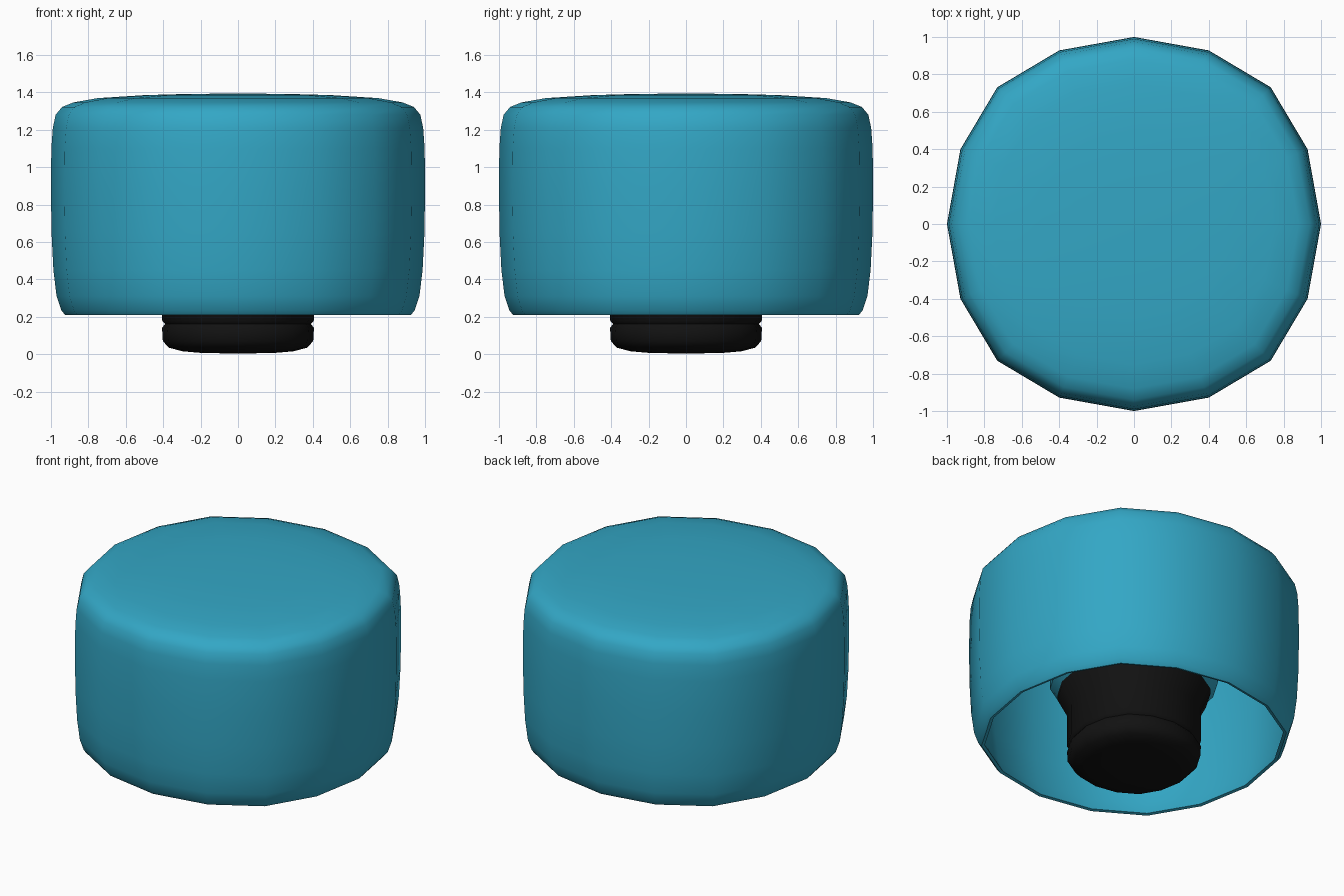
import bpy, bmesh, math

if "Cube" in bpy.data.objects:
    bpy.data.objects.remove(bpy.data.objects["Cube"])

# One quadrant of the slightly squarish 16-sided outline, turned four times
QUADRANT = [(1.0, 0.0), (0.928, 0.4), (0.731, 0.731), (0.4, 0.928)]
OUTLINE = list(QUADRANT)
for _ in range(3):
    OUTLINE += [(-y, x) for x, y in OUTLINE[-4:]]
SIDES = len(OUTLINE)


def material(name, colour):
    m = bpy.data.materials.new(name)
    m.diffuse_color = (*colour, 1)
    m.use_nodes = True
    m.node_tree.nodes["Principled BSDF"].inputs["Base Color"].default_value = m.diffuse_color
    return m


def lathe(name, profile, mat, angle):
    """Sweep a (r, z) profile, listed bottom to top, around the outline."""
    bm = bmesh.new()
    rings = []
    for r, z in profile:
        if r == 0:
            rings.append([bm.verts.new((0, 0, z))] * SIDES)
        else:
            rings.append([bm.verts.new((r * x, r * y, z)) for x, y in OUTLINE])
    for a, b in zip(rings, rings[1:]):
        for i in range(SIDES):
            j = (i + 1) % SIDES
            bm.faces.new(list(dict.fromkeys((a[i], a[j], b[j], b[i]))))
    mesh = bpy.data.meshes.new(name)
    bm.to_mesh(mesh)
    bm.free()
    obj = bpy.data.objects.new(name, mesh)
    bpy.context.collection.objects.link(obj)
    mesh.materials.append(mat)
    bpy.ops.object.select_all(action='DESELECT')
    obj.select_set(True)
    bpy.context.view_layer.objects.active = obj
    bpy.ops.object.shade_smooth_by_angle(angle=math.radians(angle))
    return obj


blue = material("blue", (0.033, 0.385, 0.56))
black = material("black", (0.006, 0.006, 0.006))

# Hollow cap, open underneath: thin inner wall, rim, then outer skin
lathe("cap_shell", [(0, 1.365), (0.5, 1.36), (0.87, 1.325), (0.945, 1.27),
                    (0.97, 1.1), (0.972, 0.8), (0.96, 0.5), (0.935, 0.3),
                    (0.905, 0.215),
                    (0.925, 0.21), (0.945, 0.235), (0.97, 0.31), (0.987, 0.45),
                    (0.997, 0.65), (1.0, 0.88), (0.998, 1.1), (0.99, 1.21),
                    (0.975, 1.28), (0.94, 1.322), (0.88, 1.346), (0.75, 1.369),
                    (0.5, 1.385), (0.25, 1.392), (0, 1.393)], blue, 60)

# Black foot with rounded bottom edge
lathe("foot", [(0, 0.003), (0.2, 0.007), (0.3, 0.016), (0.37, 0.035),
               (0.402, 0.07), (0.406, 0.14), (0.39, 0.162)], black, 60)

# Stem above the groove, flaring into the collar inside the cap
lathe("stem", [(0.39, 0.162), (0.406, 0.18), (0.406, 0.4), (0.465, 0.52),
               (0.465, 0.75)], black, 60)

# Inner hub joining stem to cap
lathe("inner_hub", [(0.465, 0.55), (0.51, 0.6), (0.51, 1.36)], blue, 40)
